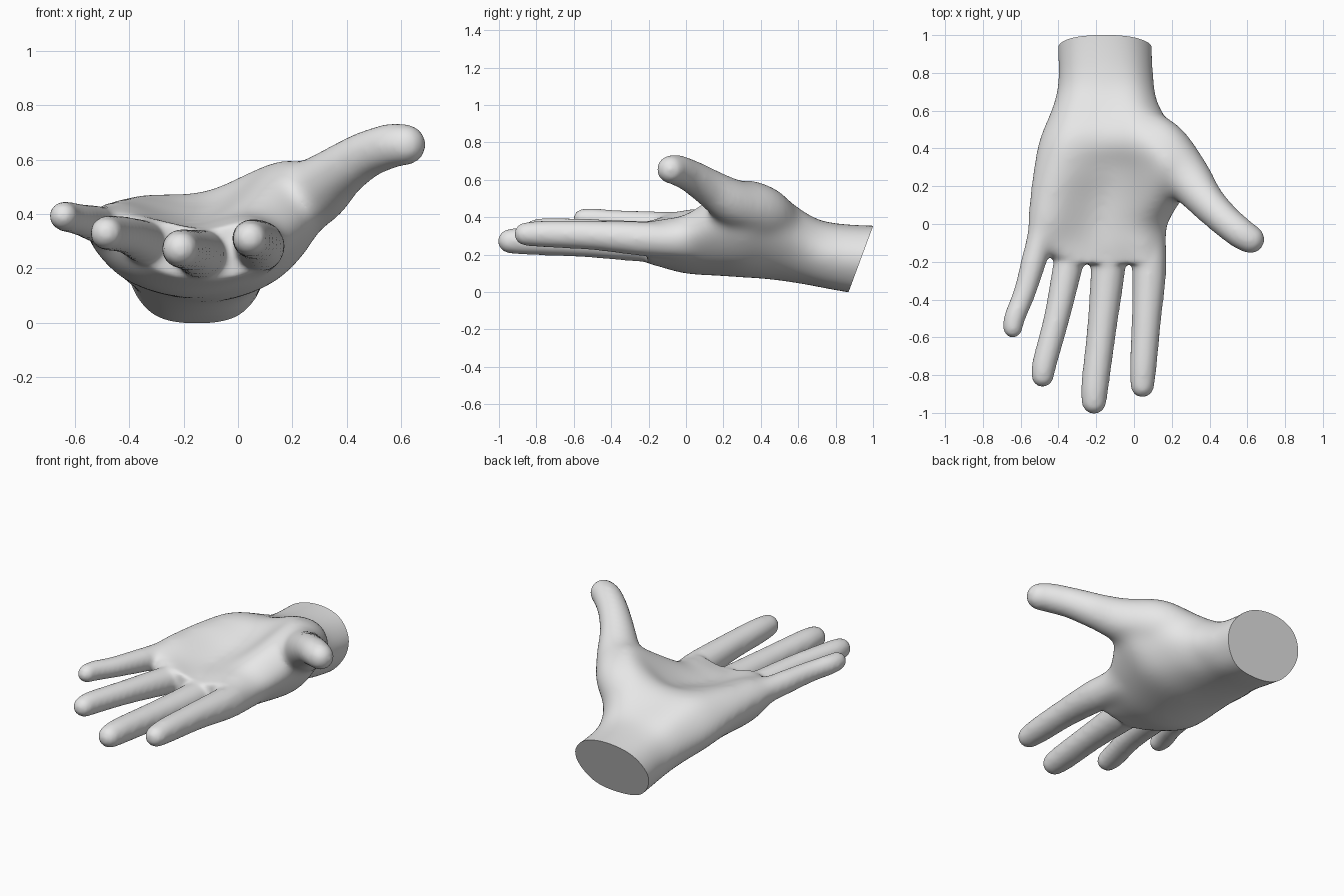
import bpy, bmesh
from mathutils import Vector

if "Cube" in bpy.data.objects:
    bpy.data.objects.remove(bpy.data.objects["Cube"])

skin = bpy.data.materials.new("light grey")
skin.diffuse_color = (0.8, 0.8, 0.8, 1)
skin.use_nodes = True
skin.node_tree.nodes["Principled BSDF"].inputs["Base Color"].default_value = skin.diffuse_color
bm = bmesh.new()


def catmull(a, b, c, d, t):
    return 0.5 * (2 * b + (c - a) * t + (2 * a - 5 * b + 4 * c - d) * t * t
                  + (3 * b - a - 3 * c + d) * t ** 3)


def clamp(v):
    return min(max(v, 0.0), 1.0)


def spline(pts, steps, closed=False):
    n, out = len(pts), []
    for i in range(n if closed else n - 1):
        k = [(i + j) % n if closed else min(max(i + j, 0), n - 1) for j in (-1, 0, 1, 2)]
        out += [catmull(*[pts[q] for q in k], s / steps) for s in range(steps)]
    return out if closed else out + [pts[-1]]


def skin_rings(rings):
    rows = [[bm.verts.new(p) for p in r] for r in rings]
    faces = [bm.faces.new(rows[0]), bm.faces.new(rows[-1][::-1])]
    for a, b in zip(rows, rows[1:]):
        for i in range(len(a)):
            j = (i + 1) % len(a)
            faces.append(bm.faces.new((a[j], a[i], b[i], b[j])))
    bmesh.ops.recalc_face_normals(bm, faces=faces)


def tube(points):
    """Finger from (x, y, z, radius) points, closed by a rounded tip."""
    path = spline([Vector(p) for p in points], 6)
    end, r = path[-1], path[-1][3]
    d = (end - path[-2]).to_3d().normalized()
    for f in (0.35, 0.65, 0.86, 0.97):
        q = end.to_3d() + d * r * f
        path.append(Vector((*q, r * (1 - f * f) ** 0.5)))
    rings = []
    for i, p in enumerate(path):
        d = (path[min(i + 1, len(path) - 1)] - path[max(i - 1, 0)]).to_3d().normalized()
        side = d.cross(Vector((0, 0, 1))).normalized()
        up = side.cross(d)
        circle = spline([Vector(c) for c in ((1, 0), (.707, .707), (0, 1), (-.707, .707),
                        (-1, 0), (-.707, -.707), (0, -1), (.707, -.707))], 2, True)
        rings.append([p.to_3d() + (side * c.x + up * c.y) * p[3] for c in circle])
    skin_rings(rings)


# Palm and wrist: y, left x z, right x z, underside z, top left / middle / right z
stations = [
    (1.12, -.405, .17, .10, .17, -.045, .315, .355, .315),
    (.94, -.405, .18, .10, .18, -.015, .315, .358, .315),
    (.75, -.405, .19, .11, .20, .018, .335, .375, .345),
    (.62, -.435, .23, .14, .27, .042, .39, .42, .43),
    (.45, -.505, .28, .25, .38, .066, .455, .485, .565),
    (.30, -.535, .32, .33, .43, .077, .465, .435, .605),
    (.15, -.555, .34, .27, .38, .086, .455, .385, .52),
    (.00, -.565, .35, .185, .30, .096, .445, .36, .42),
    (-.10, -.54, .36, .172, .29, .122, .415, .355, .395),
    (-.21, -.40, .30, .165, .28, .155, .375, .345, .375)]
rings = []
for y, xl, zl, xr, zr, low, tl, tm, tr in spline([Vector(s) for s in stations], 4):
    w = xr - xl
    k = .72 + .1 * clamp((y - .5) / .3)
    outline = [(xl, zl), (xl + .18 * w, zl + (low - zl) * k), (xl + .5 * w, low),
               (xr - .18 * w, zr + (low - zr) * k), (xr, zr),
               (xr - .17 * w, tr), (xl + .5 * w, tm), (xl + .15 * w, tl)]
    rings.append([Vector((c.x, y, c.y)) for c in spline([Vector(o) for o in outline], 4, True)])
skin_rings(rings)

# Thumb
tube([(.02, .53, .35, .11), (.145, .41, .425, .148), (.27, .26, .475, .132), (.37, .13, .555, .104),
      (.47, .03, .617, .088), (.56, -.045, .65, .083), (.615, -.08, .655, .077)])
# Index, middle, ring and little finger
tube([(.07, .02, .27, .10), (.08, -.24, .285, .092), (.066, -.5, .303, .079),
      (.049, -.75, .31, .072), (.044, -.855, .31, .064)])
tube([(-.13, .0, .25, .10), (-.138, -.24, .253, .092), (-.17, -.55, .265, .079),
      (-.205, -.84, .272, .074), (-.212, -.94, .272, .067)])
tube([(-.30, .0, .28, .09), (-.345, -.2, .297, .081), (-.41, -.5, .322, .069),
      (-.472, -.73, .33, .066), (-.484, -.803, .33, .061)])
tube([(-.47, .05, .35, .085), (-.51, -.12, .36, .072), (-.575, -.35, .378, .060),
      (-.63, -.49, .39, .057), (-.642, -.55, .393, .053)])

mesh = bpy.data.meshes.new("hand")
bm.to_mesh(mesh)
bm.free()
hand = bpy.data.objects.new("hand", mesh)
bpy.context.collection.objects.link(hand)
bpy.context.view_layer.objects.active = hand
hand.select_set(True)

# Fuse the parts into one surface
fuse = hand.modifiers.new("fuse", 'REMESH')
fuse.mode = 'VOXEL'
fuse.voxel_size = 0.013
bpy.ops.object.modifier_apply(modifier="fuse")

# Relax everything a little, and the palm and thumb root more
group = hand.vertex_groups.new(name="palm")
for v in hand.data.vertices:
    weight = clamp((v.co.y + .19) / .15) * clamp((.42 - v.co.x) / .12)
    group.add([v.index], weight, 'REPLACE')
for name, count in (("relax", 12), ("relax_palm", 70)):
    relax = hand.modifiers.new(name, 'SMOOTH')
    relax.factor, relax.iterations = 0.5, count
    if name == "relax_palm":
        relax.vertex_group = "palm"
    bpy.ops.object.modifier_apply(modifier=name)

# Slanted flat cut that ends the wrist
bm = bmesh.new()
bm.from_mesh(hand.data)
cut = bmesh.ops.bisect_plane(bm, geom=bm.verts[:] + bm.edges[:] + bm.faces[:],
                             plane_co=(0, 1, .352), plane_no=(0, .35, -.13), clear_outer=True)
rim = [e for e in cut["geom_cut"] if isinstance(e, bmesh.types.BMEdge)]
bmesh.ops.contextual_create(bm, geom=rim)
bmesh.ops.recalc_face_normals(bm, faces=bm.faces[:])
bm.to_mesh(hand.data)
bm.free()
hand.data.materials.clear()
hand.data.materials.append(skin)
bpy.ops.object.shade_smooth_by_angle(angle=0.9)
